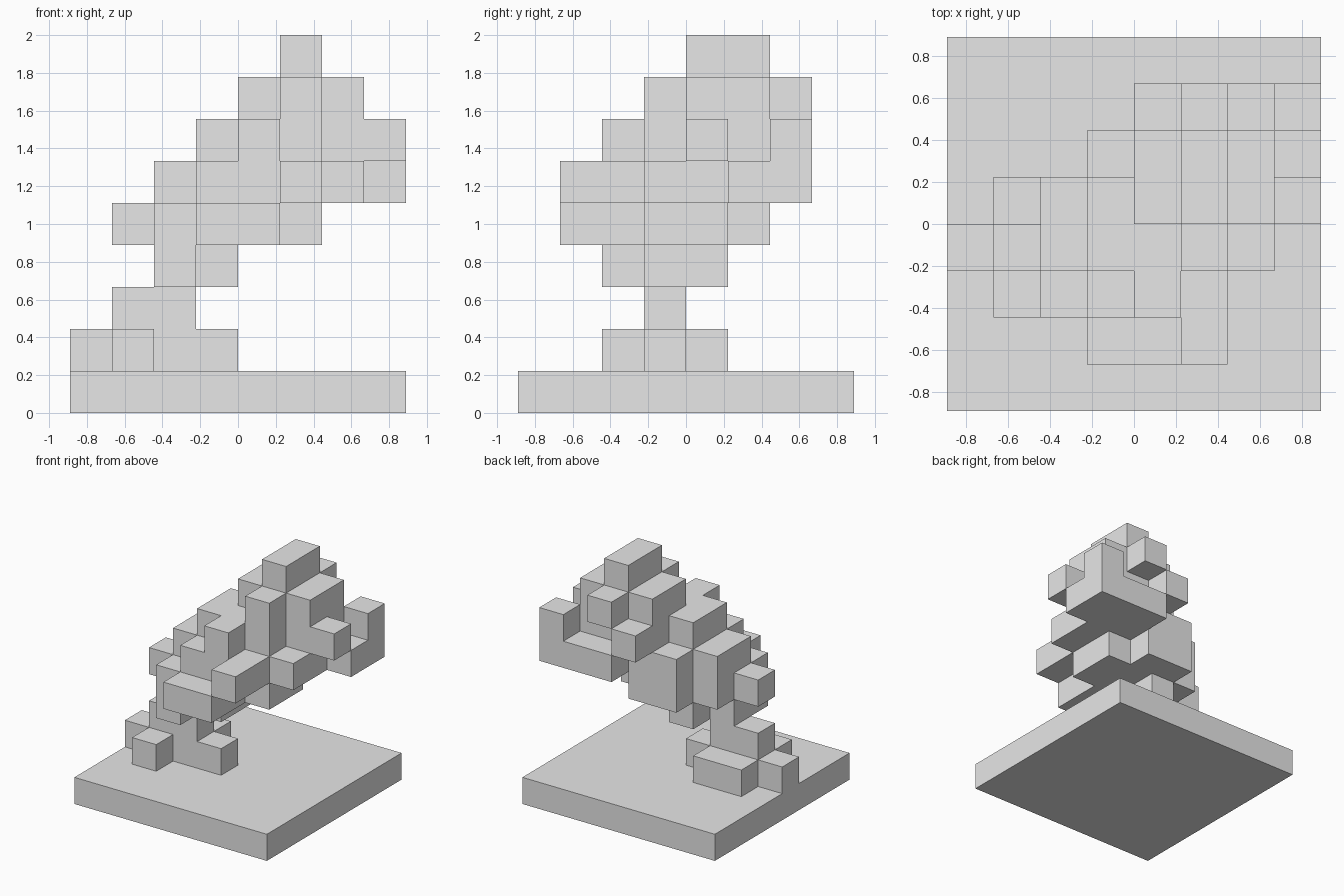
import bpy
import bmesh
from mathutils import Vector

cube = bpy.data.objects.get("Cube")
if cube:
    bpy.data.objects.remove(cube, do_unlink=True)

UNIT = 2 / 9      # edge of one block
HALF = 4          # half of the base width, in blocks
BACK_ROW = 6      # y index of the first row in each layer plan

grey = bpy.data.materials.new("plain_grey")
grey.use_nodes = True
grey.diffuse_color = (0.8, 0.8, 0.8, 1)
grey.node_tree.nodes["Principled BSDF"].inputs["Base Color"].default_value = (0.8, 0.8, 0.8, 1)

# Layer plans of each part, bottom to top; rows run from back to front
ROOTS = ["""
........
........
.##.....
####....
.#......"""]

TRUNK = ["""
........
........
........
.##.....""", """
........
........
...#....
..##....
..#....."""]

CROWN = ["""
........
...##...
..####..
.#####..
..###...
...##...""", """
.....###
...#####
..#####.
..#####.
...###..
.....#..""", """
....#..#
....###.
...#####
...###..
....#...""", """
.....#..
....###.
....###.
.....#..""", """
........
.....#..
.....#.."""]


def cells_of(plans, first_layer):
    """Block positions marked in a stack of layer plans."""
    return {(x, BACK_ROW - row, first_layer + layer)
            for layer, plan in enumerate(plans)
            for row, line in enumerate(plan.split())
            for x, mark in enumerate(line) if mark == "#"}


def corner(p):
    return Vector((p[0] - HALF, p[1] - HALF, p[2])) * UNIT


def make_object(name, bm):
    mesh = bpy.data.meshes.new(name)
    bmesh.ops.recalc_face_normals(bm, faces=bm.faces[:])
    bm.to_mesh(mesh)
    bm.free()
    mesh.materials.append(grey)
    obj = bpy.data.objects.new(name, mesh)
    bpy.context.scene.collection.objects.link(obj)
    return obj


def build_blocks(name, cells, filled):
    """Outer skin of the blocks, leaving out faces between neighbours."""
    bm = bmesh.new()
    for cell in sorted(cells):
        for axis in range(3):
            for side in (0, 1):
                beside = list(cell)
                beside[axis] += 2 * side - 1
                if tuple(beside) in filled:
                    continue
                u, v = (axis + 1) % 3, (axis + 2) % 3
                quad = []
                for du, dv in ((0, 0), (1, 0), (1, 1), (0, 1)):
                    p = list(cell)
                    p[axis] += side
                    p[u] += du
                    p[v] += dv
                    quad.append(bm.verts.new(corner(p)))
                if not side:
                    quad.reverse()
                bm.faces.new(quad)
    bmesh.ops.remove_doubles(bm, verts=bm.verts[:], dist=UNIT / 100)
    return make_object(name, bm)


# Square base slab
slab = bmesh.new()
bmesh.ops.create_cube(slab, size=UNIT)
for vert in slab.verts:
    vert.co.x *= 2 * HALF
    vert.co.y *= 2 * HALF
    vert.co.z += UNIT / 2
make_object("base", slab)

# Roots, leaning trunk and crown
parts = {
    "roots": cells_of(ROOTS, 1),
    "trunk": cells_of(TRUNK, 2),
    "crown": cells_of(CROWN, 4),
}
filled = set().union(*parts.values())
filled |= {(x, y, 0) for x in range(2 * HALF) for y in range(2 * HALF)}
for name, cells in parts.items():
    build_blocks(name, cells, filled)
